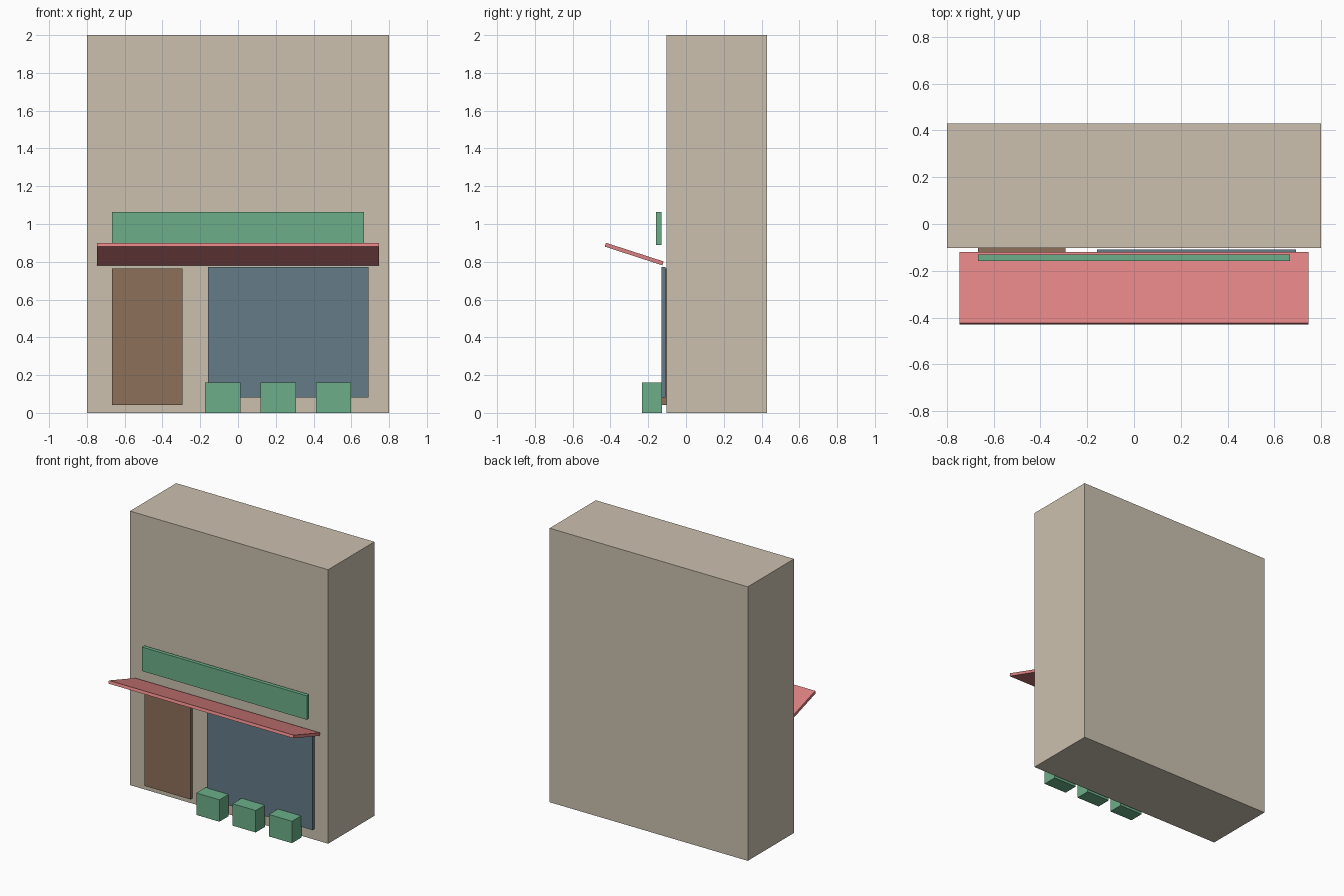
import bpy
import math

if "Cube" in bpy.data.objects:
    bpy.data.objects.remove(bpy.data.objects["Cube"])

def material(name, rgb):
    m = bpy.data.materials.new(name)
    m.diffuse_color = (*rgb, 1.0)
    m.use_nodes = True
    m.node_tree.nodes["Principled BSDF"].inputs["Base Color"].default_value = m.diffuse_color
    return m

stone = material("stone", (0.60, 0.53, 0.43))
wood = material("wood", (0.27, 0.16, 0.10))
glass = material("glass", (0.13, 0.20, 0.25))
green = material("green", (0.15, 0.43, 0.25))
red = material("red", (0.72, 0.22, 0.22))

def box(name, centre, size, mat, tilt=0.0):
    bpy.ops.mesh.primitive_cube_add(size=1, location=centre)
    ob = bpy.context.object
    ob.name = name
    ob.scale = size
    bpy.ops.object.transform_apply(location=False, rotation=False, scale=True)
    ob.rotation_euler.x = tilt
    ob.data.materials.append(mat)
    return ob

# Main block
box("building", (0, 0.1635, 1.0), (1.6, 0.533, 2.0), stone)

# Shop front
box("door", (-0.48, -0.1155, 0.403), (0.373, 0.026, 0.725), wood)
box("shop_window", (0.267, -0.119, 0.427), (0.85, 0.021, 0.693), glass)
box("sign_board", (0, -0.144, 0.977), (1.333, 0.027, 0.175), green)

# Awning rising away from the wall
box("awning", (0, -0.2745, 0.841), (1.493, 0.32, 0.0213), red, math.radians(-18))

# Row of planters
for i in range(3):
    box(f"planter_{i + 1}", (-0.08 + 0.293 * i, -0.18, 0.08), (0.187, 0.107, 0.16), green)
